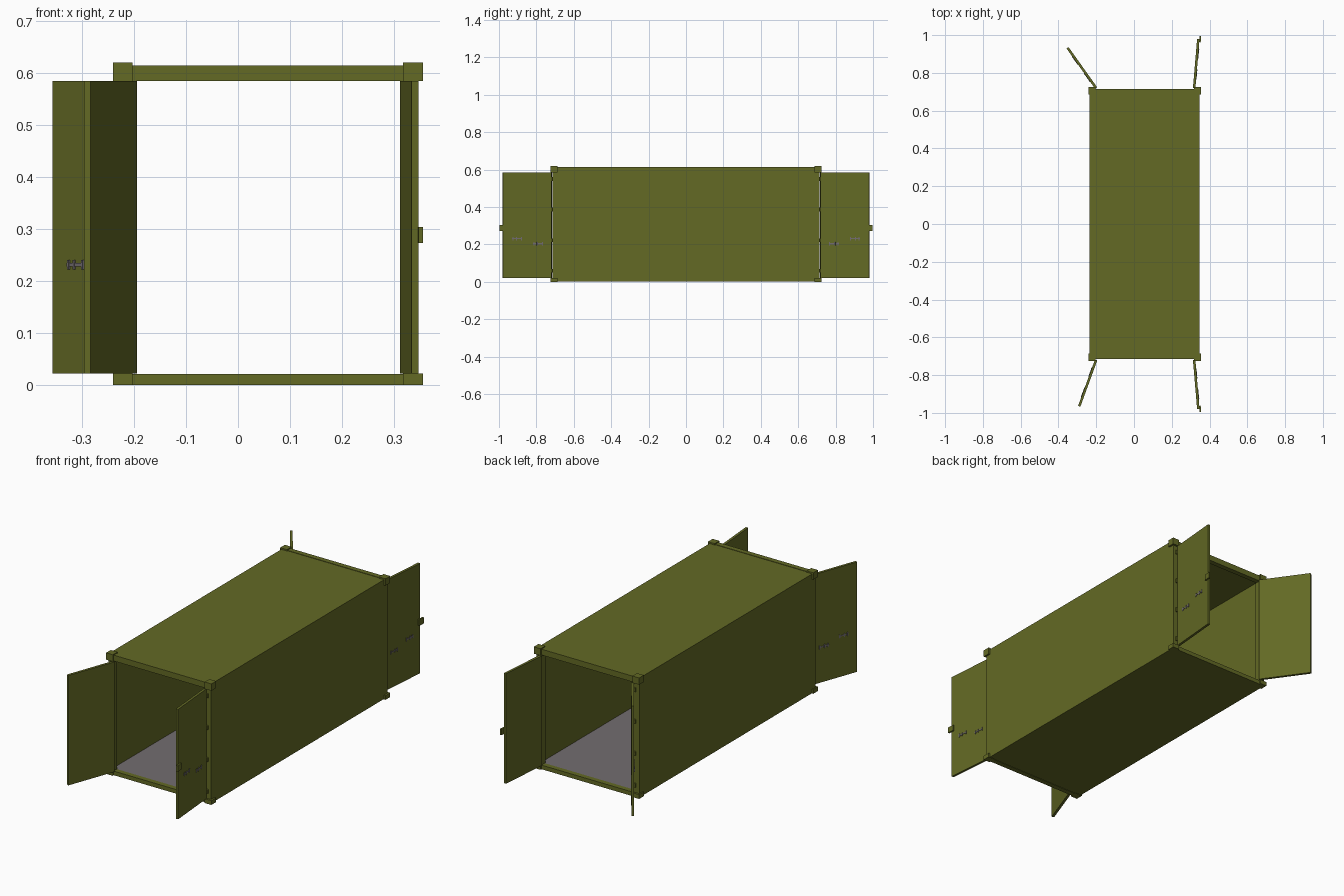
import bpy, bmesh, math
from mathutils import Matrix, Vector

if "Cube" in bpy.data.objects:
    bpy.data.objects.remove(bpy.data.objects["Cube"])


def material(name, rgb):
    m = bpy.data.materials.new(name)
    m.diffuse_color = (*rgb, 1)
    m.use_nodes = True
    m.node_tree.nodes["Principled BSDF"].inputs["Base Color"].default_value = m.diffuse_color
    return m


OLIVE = material("olive paint", (0.125, 0.142, 0.018))
GREY = material("floor grey", (0.17, 0.152, 0.160))


def boxes(name, ranges, mat, matrix=None):
    """One object from boxes given as (x0, x1, y0, y1, z0, z1)."""
    bm = bmesh.new()
    for x0, x1, y0, y1, z0, z1 in ranges:
        m = Matrix.Translation(((x0 + x1) / 2, (y0 + y1) / 2, (z0 + z1) / 2)) \
            @ Matrix.Diagonal((x1 - x0, y1 - y0, z1 - z0, 1))
        bmesh.ops.create_cube(bm, size=1, matrix=m)
    if matrix is not None:
        bm.transform(matrix)
    bmesh.ops.recalc_face_normals(bm, faces=bm.faces)
    me = bpy.data.meshes.new(name)
    bm.to_mesh(me)
    bm.free()
    me.materials.append(mat)
    ob = bpy.data.objects.new(name, me)
    bpy.context.collection.objects.link(ob)
    return ob


XL, XR, YE, TOP = -0.235, 0.347, 0.712, 0.613   # body limits
WALL = 0.008

# Shell, open at both ends
boxes("left_wall", [(XL, XL + WALL, -YE, YE, 0.002, TOP)], OLIVE)
boxes("right_wall", [(XR - WALL, XR, -YE, YE, 0.002, TOP)], OLIVE)
boxes("roof", [(XL + WALL, XR - WALL, -YE, YE, TOP - WALL, TOP)], OLIVE)
boxes("underside", [(XL + WALL, XR - WALL, -YE, YE, 0.002, 0.012)], OLIVE)
boxes("floor", [(XL + WALL, XR - WALL, -0.69, 0.69, 0.012, 0.019)], GREY)

for end, s in (("front", -1), ("back", 1)):
    def span(a, b):
        return (a, b) if s > 0 else (-b, -a)
    # End frame: posts, sill and header
    boxes(end + "_frame", [
        (XL, -0.205, *span(0.685, 0.714), 0.02, 0.59),
        (0.318, XR, *span(0.685, 0.714), 0.02, 0.59),
        (-0.205, 0.318, *span(0.69, 0.716), 0.0, 0.021),
        (-0.205, 0.318, *span(0.69, 0.716), 0.585, 0.615)], OLIVE)
    # Corner blocks
    boxes(end + "_corner_blocks", [
        (x0, x1, *span(0.686, 0.724), z0, z1)
        for x0, x1 in ((-0.241, -0.203), (0.318, 0.356))
        for z0, z1 in ((0.0, 0.022), (0.585, 0.62))], OLIVE)

    for side, t in (("left", -1), ("right", 1)):
        hinge = Vector((-0.2005 if t < 0 else 0.3185, s * 0.72, 0))
        if t > 0:
            tip = Vector((0.3405, s * 0.979, 0))
        else:
            tip = Vector((-0.29, -0.965, 0)) if s < 0 else Vector((-0.354, 0.936, 0))
        d = (tip - hinge).normalized()
        n = Vector((d.y, -d.x, 0))
        if n.x * t < 0:
            n = -n
        # Local axes: x along the door, y towards its outer face
        m = Matrix(((d.x, n.x, 0, hinge.x), (d.y, n.y, 0, hinge.y),
                    (0, 0, 1, 0), (0, 0, 0, 1)))
        nm = f"{end}_{side}_"
        boxes(nm + "door", [(0, 0.261, -0.0065, 0.0065, 0.022, 0.585)], OLIVE, m)

        # Locking handles: thin bars with small clamps
        parts = []
        for u, z in ((0.072, 0.204), (0.184, 0.231)):
            parts.append((u - 0.027, u + 0.027, 0.006, 0.0085, z - 0.003, z + 0.003))
            for k in (-0.024, 0.004, 0.022):
                parts.append((u + k - 0.003, u + k + 0.003, 0.006, 0.0095,
                              z - 0.009, z + 0.009))
        boxes(nm + "handles", parts, GREY, m)

        # Latch plate overhanging the edge of each right door
        if t > 0:
            boxes(nm + "latch", [(0.244, 0.278, 0.0055, 0.014, 0.273, 0.304)], OLIVE, m)

        # Hinge knuckles
        hx = -0.211 if t < 0 else 0.328
        bm = bmesh.new()
        for z in (0.06, 0.223, 0.387, 0.55):
            bmesh.ops.create_cone(bm, cap_ends=True, segments=8, radius1=0.006,
                                  radius2=0.006, depth=0.02,
                                  matrix=Matrix.Translation((hx, s * 0.7165, z)))
        me = bpy.data.meshes.new(nm + "hinges")
        bm.to_mesh(me)
        bm.free()
        me.materials.append(OLIVE)
        bpy.context.collection.objects.link(bpy.data.objects.new(nm + "hinges", me))
